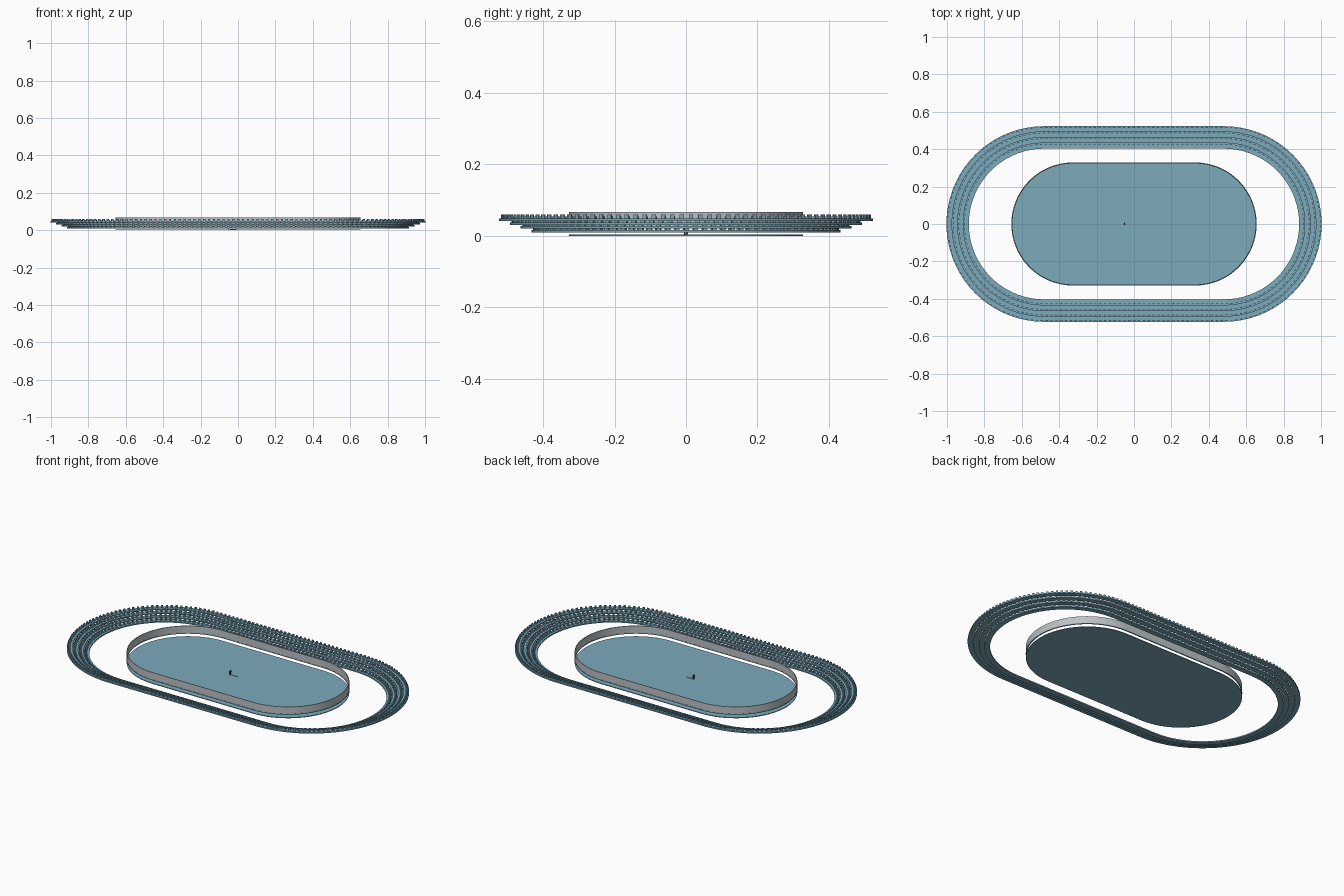
import bpy, bmesh, math
from mathutils import Matrix, Vector

cube = bpy.data.objects.get("Cube")
if cube:
    bpy.data.objects.remove(cube)


def material(name, rgb):
    m = bpy.data.materials.new(name)
    m.use_nodes = True
    m.diffuse_color = (*rgb, 1)
    m.node_tree.nodes["Principled BSDF"].inputs["Base Color"].default_value = (*rgb, 1)
    return m


BLUE = material("ice_blue", (0.20, 0.40, 0.50))
GREY = material("pale_grey_glass", (0.50, 0.54, 0.56))
DARK = material("dark_navy", (0.03, 0.05, 0.07))
WOOD = material("orange_wood", (0.60, 0.28, 0.10))

SEGMENTS = 36      # per rounded end
STAND_HALF = 0.48  # half length of the straight sides
RINK_HALF = 0.327


def finish(name, bm, mat, smooth=True):
    bmesh.ops.recalc_face_normals(bm, faces=bm.faces)
    mesh = bpy.data.meshes.new(name)
    bm.to_mesh(mesh)
    bm.free()
    mesh.materials.append(mat)
    obj = bpy.data.objects.new(name, mesh)
    bpy.context.collection.objects.link(obj)
    if smooth:
        bpy.ops.object.select_all(action='DESELECT')
        obj.select_set(True)
        bpy.context.view_layer.objects.active = obj
        bpy.ops.object.shade_smooth_by_angle(angle=math.radians(30))
    return obj


def oval(half, radius):
    """Outline of a straight-sided oval."""
    pts = []
    for side, start in ((1, -math.pi / 2), (-1, math.pi / 2)):
        for i in range(SEGMENTS + 1):
            a = start + math.pi * i / SEGMENTS
            pts.append((side * half + radius * math.cos(a), radius * math.sin(a)))
    return pts


def oval_ring(name, half, inner, outer, z0, z1, mat):
    bm = bmesh.new()
    section = ((inner, z0), (outer, z0), (outer, z1), (inner, z1))
    loops = [[bm.verts.new((x, y, z)) for x, y in oval(half, r)] for r, z in section]
    n = len(loops[0])
    for k in range(4):
        a, b = loops[k], loops[(k + 1) % 4]
        for i in range(n):
            j = (i + 1) % n
            bm.faces.new((a[i], a[j], b[j], b[i]))
    return finish(name, bm, mat)


def oval_slab(name, half, radius, z0, z1, mat):
    bm = bmesh.new()
    face = bm.faces.new([bm.verts.new((x, y, z0)) for x, y in oval(half, radius)])
    top = bmesh.ops.extrude_face_region(bm, geom=[face])["geom"]
    verts = [v for v in top if isinstance(v, bmesh.types.BMVert)]
    bmesh.ops.translate(bm, verts=verts, vec=(0, 0, z1 - z0))
    return finish(name, bm, mat)


def add_box(bm, centre, size, frame=Matrix()):
    m = frame @ Matrix.Translation(centre) @ Matrix.Diagonal((*size, 1))
    bmesh.ops.create_cube(bm, size=1, matrix=m)


def place_on_oval(half, radius, s):
    """Position and outward angle at distance s along an oval."""
    straight, arc = 2 * half, math.pi * radius
    turn = 0
    if s >= straight + arc:
        s -= straight + arc
        turn = math.pi
    if s < straight:
        pos, angle = Vector((-half + s, -radius, 0)), -math.pi / 2
    else:
        angle = -math.pi / 2 + (s - straight) / radius
        pos = Vector((half + radius * math.cos(angle), radius * math.sin(angle), 0))
    return Matrix.Rotation(turn, 4, 'Z') @ pos, angle + turn


def seat_row(name, radius, z, spacing=0.026):
    bm = bmesh.new()
    length = 4 * STAND_HALF + 2 * math.pi * radius
    count = round(length / spacing)
    for i in range(count):
        pos, angle = place_on_oval(STAND_HALF, radius, (i + 0.5) * length / count)
        frame = Matrix.Translation(pos + Vector((0, 0, z))) @ Matrix.Rotation(angle, 4, 'Z')
        add_box(bm, (-0.005, 0, 0.0025), (0.010, 0.012, 0.005), frame)
        add_box(bm, (0.002, 0, 0.0055), (0.004, 0.012, 0.011), frame)
    return finish(name, bm, BLUE, smooth=False)


# Stepped grandstand with a row of seats on every tier
for tier in range(4):
    inner = 0.403 + 0.030 * tier
    base = 0.009 + 0.0108 * tier
    oval_ring(f"stand_tier_{tier + 1}", STAND_HALF, inner, inner + 0.030,
              base, base + 0.007, BLUE)
    seat_row(f"seat_row_{tier + 1}", inner + 0.021, base + 0.007)

# Rink floor, lower rail and surrounding glass
oval_slab("rink_floor", RINK_HALF, 0.328, 0, 0.004, BLUE)
oval_ring("lower_rail", RINK_HALF, 0.323, 0.329, 0.021, 0.026, BLUE)
oval_ring("rink_glass", RINK_HALF, 0.324, 0.328, 0.026, 0.067, GREY)

# Small standing figure at the middle
bm = bmesh.new()
for side in (-1, 1):
    add_box(bm, (-0.05, side * 0.003, 0.011), (0.004, 0.004, 0.014))
    add_box(bm, (-0.05, side * 0.007, 0.022), (0.003, 0.003, 0.010))
add_box(bm, (-0.05, 0, 0.022), (0.005, 0.010, 0.010))
bmesh.ops.create_icosphere(bm, subdivisions=1, radius=0.003,
                           matrix=Matrix.Translation((-0.05, 0, 0.030)))
finish("player_figure", bm, DARK, smooth=False)

# Stick lying beside the figure
bm = bmesh.new()
add_box(bm, (-0.026, 0, 0.005), (0.036, 0.002, 0.002))
add_box(bm, (-0.008, 0.003, 0.005), (0.002, 0.006, 0.002))
finish("stick", bm, WOOD, smooth=False)
